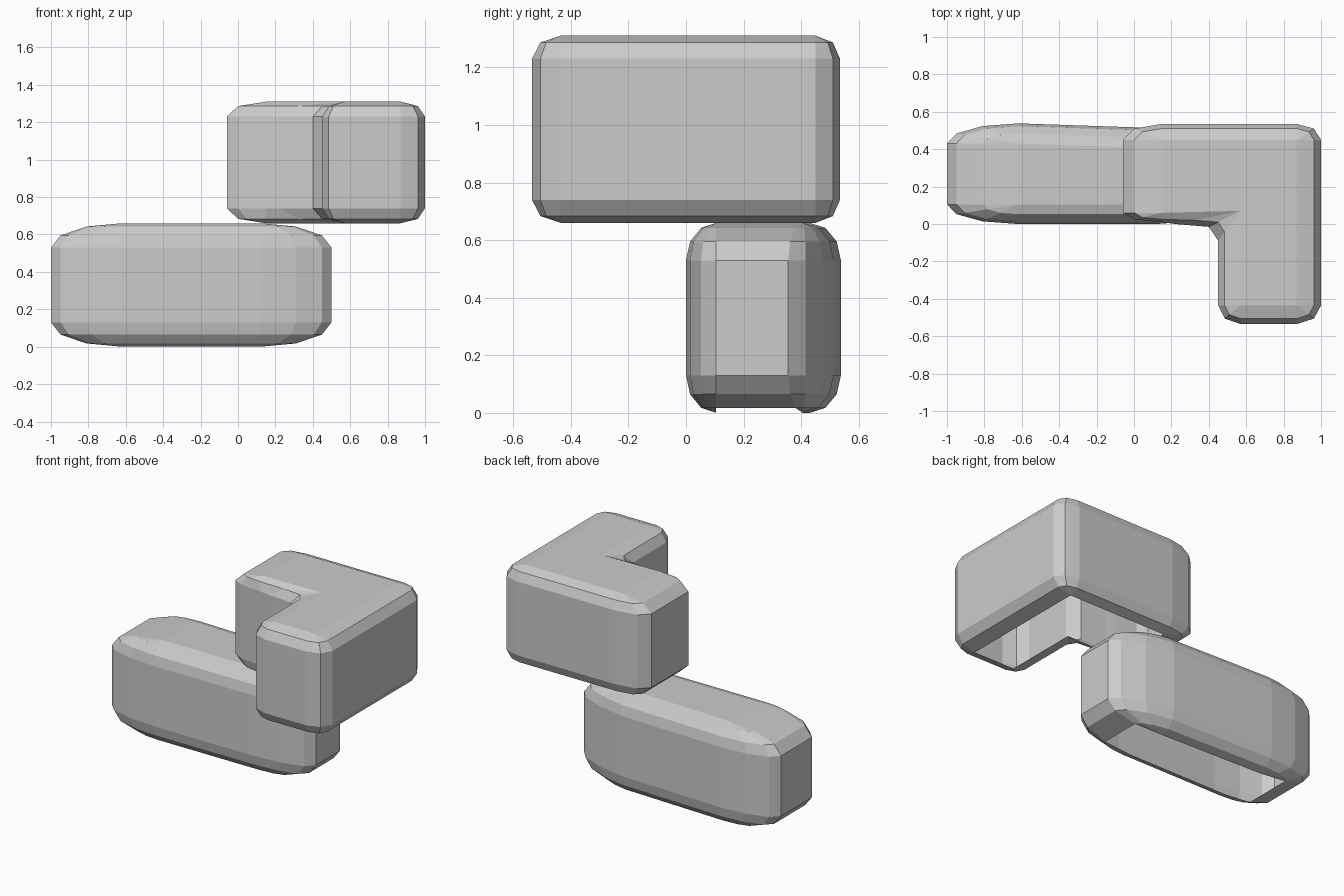
import bpy, bmesh
from math import sin, cos, pi

if "Cube" in bpy.data.objects:
    bpy.data.objects.remove(bpy.data.objects["Cube"])


def arc(cx, cy, rx, ry, quadrant, segs):
    """Rounded convex corner: centre plus counter-clockwise offsets."""
    angles = [(quadrant + i / segs) * pi / 2 for i in range(segs + 1)]
    return (cx, cy), [(rx * cos(a), ry * sin(a)) for a in angles]


def shell(name, corners, z0, z1, rz, segs, warp=None, skip=None):
    """Open-bottomed rounded block: rings swell from sharp outline to full outline."""
    steps = [i / segs * pi / 2 for i in range(segs + 1)]
    levels = [(z0 + rz * (1 - cos(a)), sin(a)) for a in steps]
    levels += [(z1 - rz * (1 - cos(a)), sin(a)) for a in reversed(steps)]
    bm = bmesh.new()
    rings = []
    for z, k in levels:
        rings.append([bm.verts.new((c[0] + k * dx, c[1] + k * dy, z))
                      for c, offsets in corners for dx, dy in offsets])
    n = len(rings[0])
    for a, b in zip(rings, rings[1:]):
        for i in range(n):
            j = (i + 1) % n
            bm.faces.new((a[i], a[j], b[j], b[i]))
    bm.faces.new(rings[-1])
    bmesh.ops.remove_doubles(bm, verts=bm.verts, dist=0.0005)
    if skip:
        gone = [f for f in bm.faces if skip(f.calc_center_median())]
        bmesh.ops.delete(bm, geom=gone, context='FACES')
    if warp:
        for v in bm.verts:
            warp(v.co)
    mesh = bpy.data.meshes.new(name)
    bm.to_mesh(mesh)
    bm.free()
    obj = bpy.data.objects.new(name, mesh)
    bpy.context.collection.objects.link(obj)
    return obj


# Lower long block: the back side narrows toward the right end
def narrow_back(co):
    if co.y > 0.3:
        if co.x > 0.12:
            co.y -= 0.025 + 0.05 * (co.x - 0.12) / 0.38
        elif co.x > -0.62:
            co.y -= 0.025 * (co.x + 0.62) / 0.74


def end_lip(c):
    return c.z < 0.02 and 0.2 < c.y < 0.35


lower = [arc(0.12, 0.43, 0.38, 0.108, 0, 3),
         arc(-0.62, 0.43, 0.38, 0.108, 1, 3),
         arc(-0.62, 0.105, 0.38, 0.105, 2, 3),
         arc(0.12, 0.105, 0.38, 0.105, 3, 3)]
shell("lower_block", lower, 0.0, 0.66, 0.13, 3, narrow_back, end_lip)

# Upper L-shaped block: five rounded corners and one chamfered inside corner
inside = ((0.57, 0.07), [(-0.35, -0.07), (-0.17, -0.085), (-0.12, -0.16)])
upper = [arc(0.87, 0.45, 0.13, 0.085, 0, 2),
         arc(0.15, 0.45, 0.21, 0.085, 1, 2),
         arc(0.15, 0.06, 0.21, 0.05, 2, 2),
         inside,
         arc(0.57, -0.435, 0.12, 0.1, 2, 2),
         arc(0.87, -0.435, 0.13, 0.1, 3, 2)]
shell("upper_corner_block", upper, 0.66, 1.31, 0.08, 2)
